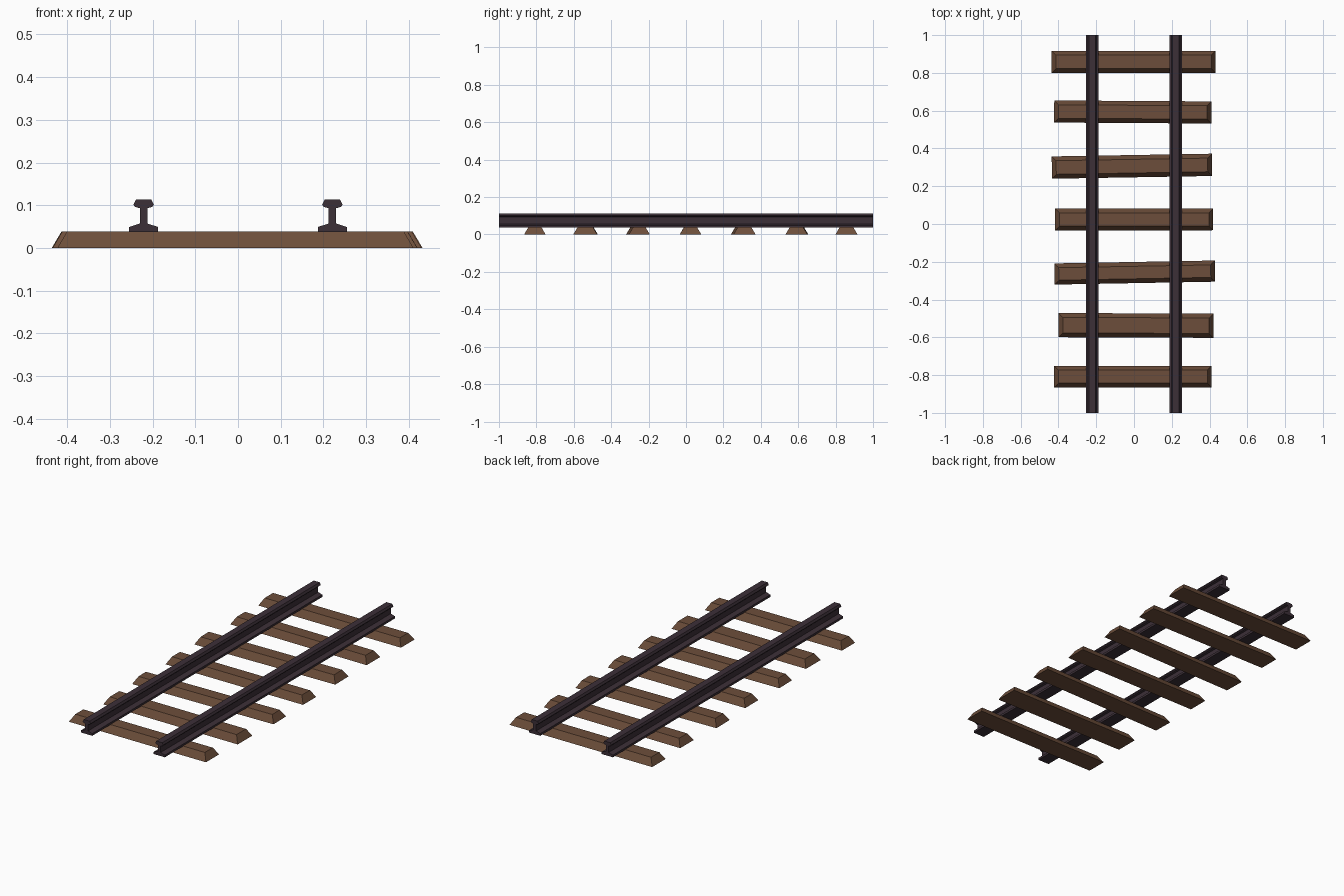
import bpy
import bmesh
from mathutils import Matrix, Vector

cube = bpy.data.objects.get("Cube")
if cube:
    bpy.data.objects.remove(cube, do_unlink=True)


def make_material(name, rgb):
    mat = bpy.data.materials.new(name)
    mat.use_nodes = True
    colour = (*rgb, 1.0)
    mat.diffuse_color = colour
    mat.node_tree.nodes["Principled BSDF"].inputs["Base Color"].default_value = colour
    return mat


def finish(bm, name, mat):
    bmesh.ops.recalc_face_normals(bm, faces=bm.faces)
    mesh = bpy.data.meshes.new(name)
    bm.to_mesh(mesh)
    bm.free()
    mesh.materials.append(mat)
    obj = bpy.data.objects.new(name, mesh)
    bpy.context.scene.collection.objects.link(obj)
    return obj


wood = make_material("brown wood", (0.152, 0.076, 0.043))
steel = make_material("dark steel", (0.045, 0.029, 0.039))

# Rails: a mirrored half profile (half width, height) run along y
HALF_PROFILE = [(0.034, 0.037), (0.034, 0.049), (0.009, 0.057), (0.009, 0.093),
                (0.020, 0.096), (0.024, 0.101), (0.018, 0.113)]


def rail(name, x):
    bm = bmesh.new()
    outline = HALF_PROFILE + [(-w, z) for w, z in reversed(HALF_PROFILE)]
    verts = [bm.verts.new((x + w, -1, z)) for w, z in outline]
    face = bm.faces.new(verts)
    grown = bmesh.ops.extrude_face_region(bm, geom=[face], use_keep_orig=True)
    moved = [g for g in grown["geom"] if isinstance(g, bmesh.types.BMVert)]
    bmesh.ops.translate(bm, verts=moved, vec=(0, 2, 0))
    finish(bm, name, steel)


for side, sign in (("left", 1), ("right", -1)):
    rail(side + "_rail", sign * 0.221)

# Sleepers: tapered blocks laid slightly unevenly
HEIGHT, INSET = 0.039, 0.023


def sleeper(name, x, y, length, width, turn):
    bm = bmesh.new()
    bmesh.ops.create_cube(bm, size=1)
    for v in bm.verts:
        top = v.co.z > 0
        trim = 2 * INSET if top else 0
        v.co = Vector((v.co.x * (length - trim), v.co.y * (width - trim),
                       HEIGHT if top else 0))
    obj = finish(bm, name, wood)
    obj.matrix_world = Matrix.Translation((x, y, 0)) @ Matrix.Rotation(turn, 4, "Z")


# centre x, centre y, length, width, turn
LAYOUT = [(-0.002, 0.858, 0.868, 0.118, 0),
          (-0.006, 0.593, 0.833, 0.117, -0.006),
          (-0.011, 0.306, 0.848, 0.118, 0.017),
          (0.001, 0.024, 0.836, 0.115, 0.001),
          (0.004, -0.257, 0.85, 0.112, 0.018),
          (0.010, -0.537, 0.82, 0.128, -0.004),
          (-0.006, -0.808, 0.834, 0.115, 0)]
for number, spec in enumerate(LAYOUT, 1):
    sleeper(f"sleeper_{number}", *spec)
